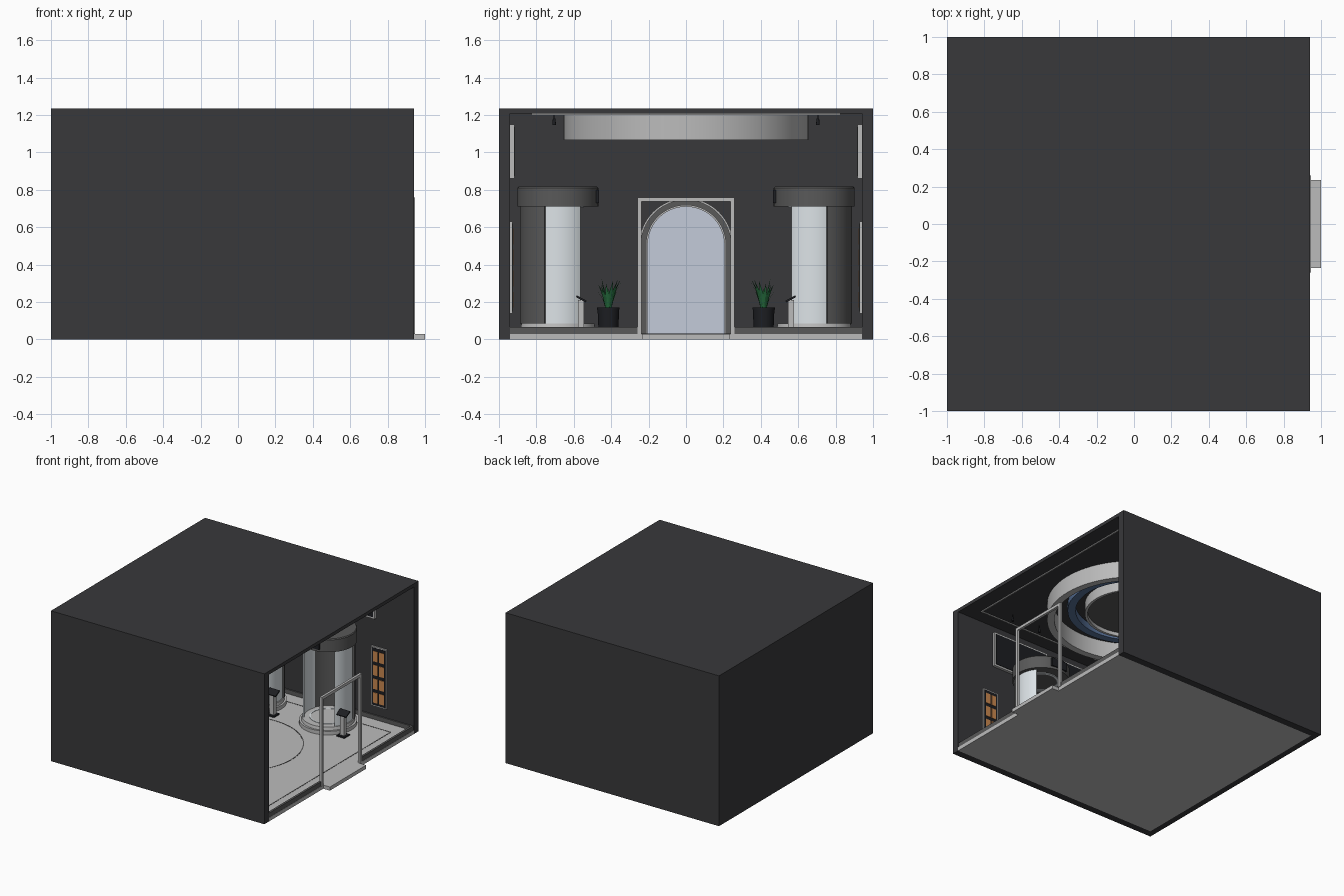
import bpy, bmesh, math, random
from mathutils import Matrix, Vector

if "Cube" in bpy.data.objects:
    bpy.data.objects.remove(bpy.data.objects["Cube"])
random.seed(4)

def mat(name, r, g, b):
    m = bpy.data.materials.new(name)
    m.diffuse_color = (r, g, b, 1)
    m.use_nodes = True
    m.node_tree.nodes["Principled BSDF"].inputs["Base Color"].default_value = m.diffuse_color
    return m

DARK = mat("charcoal", .04, .04, .043)
MID = mat("mid_grey", .1, .1, .1)
LIGHT = mat("light_grey", .5, .5, .5)
WHITE = mat("white_panel", .72, .77, .8)
SKY = mat("pale_blue", .55, .6, .7)
BLUE = mat("blue_light", .1, .17, .32)
BLACK = mat("black", .012, .013, .016)
GREEN = mat("leaf_green", .02, .16, .05)
ORANGE = mat("orange", .6, .25, .08)

def finish(name, bm, m, mirror=False):
    bmesh.ops.recalc_face_normals(bm, faces=bm.faces)
    me = bpy.data.meshes.new(name)
    bm.to_mesh(me)
    bm.free()
    ob = bpy.data.objects.new(name, me)
    bpy.context.collection.objects.link(ob)
    me.materials.append(m)
    if mirror:
        mod = ob.modifiers.new("mirror", 'MIRROR')
        mod.use_axis = (False, True, False)
    return ob

def box(name, x0, x1, y0, y1, z0, z1, m, mirror=False, tilt=0):
    bm = bmesh.new()
    c = Matrix.Translation(((x0 + x1) / 2, (y0 + y1) / 2, (z0 + z1) / 2))
    s = Matrix.Diagonal((x1 - x0, y1 - y0, z1 - z0, 1))
    bmesh.ops.create_cube(bm, size=1, matrix=c @ Matrix.Rotation(tilt, 4, 'X') @ s)
    return finish(name, bm, m, mirror)

def cyl(name, x, y, r0, r1, z0, z1, m, mirror=False, n=48):
    bm = bmesh.new()
    bmesh.ops.create_cone(bm, cap_ends=True, segments=n, radius1=r0, radius2=r1, depth=z1 - z0,
                          matrix=Matrix.Translation((x, y, (z0 + z1) / 2)))
    return finish(name, bm, m, mirror)

def tube(name, sections, m, closed=False, mirror=False):
    # skin a list of four-point cross-sections
    bm = bmesh.new()
    rows = [[bm.verts.new(p) for p in s] for s in sections]
    n = len(rows)
    for i in range(n if closed else n - 1):
        a, b = rows[i], rows[(i + 1) % n]
        for k in range(4):
            bm.faces.new((a[k], a[(k + 1) % 4], b[(k + 1) % 4], b[k]))
    if not closed:
        bm.faces.new(rows[0])
        bm.faces.new(rows[-1])
    return finish(name, bm, m, mirror)

def arc(name, x, y, r0, r1, z0, z1, m, a0=0, a1=360, n=64, mirror=False):
    full = a1 - a0 == 360
    secs = []
    for i in range(n if full else n + 1):
        t = math.radians(a0 + (a1 - a0) * i / n)
        c, s = math.cos(t), math.sin(t)
        secs.append([(x + r * c, y + r * s, z) for r, z in ((r0, z0), (r1, z0), (r1, z1), (r0, z1))])
    return tube(name, secs, m, full, mirror)

def rect_ring(name, x0, x1, y, z0, z1, w, m):
    # flat rectangular border
    def corner(d):
        return [(x0 + d, -y + d), (x1 - d, -y + d), (x1 - d, y - d), (x0 + d, y - d)]
    secs = [[(*o, z0), (*i, z0), (*i, z1), (*o, z1)] for o, i in zip(corner(0), corner(w))]
    return tube(name, secs, m, True)

# room shell, open on the right
box("side_wall", -1, .94, -1, -.94, 0, 1.235, DARK, True)
box("back_wall", -1, -.95, -.94, .94, 0, 1.235, DARK)
box("ceiling", -.95, .94, -.94, .94, 1.207, 1.235, DARK)
box("floor", -.95, .94, -.94, .94, 0, .03, LIGHT)
box("doorstep", .94, 1, -.235, .235, 0, .03, LIGHT)
box("front_curb", .92, .938, -.94, -.26, .03, .067, MID, True)
box("side_skirting", -.95, .92, -.94, -.93, .03, .065, MID, True)
box("back_skirting", -.95, -.94, -.93, -.255, .03, .065, MID, True)

# entrance frame
box("entrance_post", .925, .945, -.26, -.237, .03, .76, LIGHT, True)
box("entrance_lintel", .925, .945, -.237, .237, .737, .76, LIGHT)

# floor inlays and ceiling light line
arc("floor_circle", 0, 0, .484, .492, .03, .0315, MID)
rect_ring("floor_border", -.86, .82, .82, .03, .0315, .008, MID)
rect_ring("ceiling_light_line", -.86, .815, .825, 1.2, 1.208, .012, LIGHT)

# round ceiling feature
arc("ceiling_ring", 0, 0, .6, .655, 1.067, 1.207, LIGHT, n=72)
arc("ceiling_blue_ring", 0, 0, .44, .5, 1.15, 1.207, BLUE)
arc("ceiling_inner_ring", 0, 0, .35, .37, 1.12, 1.207, LIGHT)
cyl("ceiling_disc", 0, 0, .35, .35, 1.15, 1.207, MID, n=64)

# arched panel on the back wall
def arch(r, zc=.505, n=32):
    pts = [(-r, .03)] + [(-r * math.cos(math.pi * i / n), zc + r * math.sin(math.pi * i / n))
                         for i in range(n + 1)]
    return pts + [(r, .03)]

def arch_frame(name, ri, ro, x0, x1, m):
    tube(name, [[(x0, *a), (x1, *a), (x1, *b), (x0, *b)] for a, b in zip(arch(ri), arch(ro))], m)

arch_frame("arch_inner_rim", .205, .215, -.95, -.915, LIGHT)
arch_frame("arch_surround", .215, .24, -.95, -.925, MID)
arch_frame("arch_outer_rim", .24, .25, -.95, -.915, LIGHT)
bm = bmesh.new()
bm.faces.new([bm.verts.new((-.935, y, z)) for y, z in arch(.207)])
finish("arch_panel", bm, SKY)

# four pods, each with a console and wall panels
PY = -.685
for i, x in enumerate((.34, -.3)):
    p = f"pod_{i + 1}_"
    cyl(p + "base", x, PY, .216, .216, .03, .06, LIGHT, True)
    cyl(p + "step", x, PY, .2, .195, .06, .085, LIGHT, True)
    arc(p + "floor_light", x, PY, .13, .14, .085, .088, WHITE, mirror=True)
    arc(p + "back_shell", x, PY, .185, .203, .085, .71, MID, 201, 339, 28, True)
    arc(p + "panel_right", x, PY, .178, .188, .085, .71, WHITE, -21, 40, 14, True)
    arc(p + "panel_left", x, PY, .178, .188, .085, .71, WHITE, 140, 201, 14, True)
    cyl(p + "header", x, PY, .216, .216, .71, .81, MID, True)
    cyl(p + "cap", x, PY, .216, .21, .81, .817, MID, True)
    arc(p + "header_light", x, PY, .12, .14, .705, .711, WHITE, mirror=True)
    box(p + "sign", x - .07, x + .07, -.5, -.465, .73, .8, BLACK, True)
    # console
    cx = x + .225
    box(p + "console_foot", cx - .035, cx + .035, -.595, -.525, .03, .04, BLACK, True)
    box(p + "console_post", cx - .018, cx + .018, -.578, -.545, .04, .21, LIGHT, True)
    box(p + "console_screen", cx - .045, cx + .045, -.59, -.53, .212, .222, BLACK, True, -.5)
    # upper wall screen
    box(p + "screen_frame", x - .26, x + .26, -.94, -.918, .86, 1.15, LIGHT, True)
    box(p + "screen", x - .245, x + .245, -.92, -.914, .875, 1.135, BLACK, True)

# wall display cases with orange tiles
for i, x in enumerate((.63, -.59)):
    box(f"case_{i + 1}_frame", x - .07, x + .07, -.94, -.928, .14, .63, LIGHT, True)
    box(f"case_{i + 1}_back", x - .06, x + .06, -.93, -.926, .15, .62, BLACK, True)
    for r in range(4):
        for c in (-1, 1):
            z = .17 + r * .113
            box(f"case_{i + 1}_tile", x + c * .028 - .022, x + c * .028 + .022,
                -.928, -.923, z, z + .085, ORANGE, True)

# ceiling spotlights
for i in range(6):
    x = .6 - .26 * i
    cyl(f"spot_stem_{i + 1}", x, -.705, .003, .003, 1.18, 1.207, BLACK, True, 8)
    cyl(f"spot_head_{i + 1}", x, -.705, .01, .007, 1.148, 1.182, BLACK, True, 12)

# potted plants beside the arch
PX, QY = -.84, -.415
cyl("plant_pot", PX, QY, .052, .058, .03, .165, BLACK, True, 32)
arc("plant_pot_rim", PX, QY, .05, .06, .16, .172, BLACK, n=32, mirror=True)
bm = bmesh.new()
for i in range(20):
    a = i * 2.4
    out, h = random.uniform(.015, .065), random.uniform(.08, .165)
    d, s = Vector((math.cos(a), math.sin(a), 0)), Vector((-math.sin(a), math.cos(a), 0))
    o = Vector((PX, QY, .165)) + d * .015
    mid = o + d * out * .35 + Vector((0, 0, h * .55))
    tip = o + d * out + Vector((0, 0, h))
    v = [bm.verts.new(q) for q in (o - s * .005, o + s * .005, mid + s * .01, mid - s * .01, tip)]
    bm.faces.new(v[:4])
    bm.faces.new((v[3], v[2], v[4]))
finish("plant_leaves", bm, GREEN, True)

# smooth the round parts, keep edges sharp
bpy.ops.object.select_all(action='SELECT')
bpy.context.view_layer.objects.active = bpy.data.objects["floor"]
bpy.ops.object.shade_smooth_by_angle(angle=math.radians(30))
